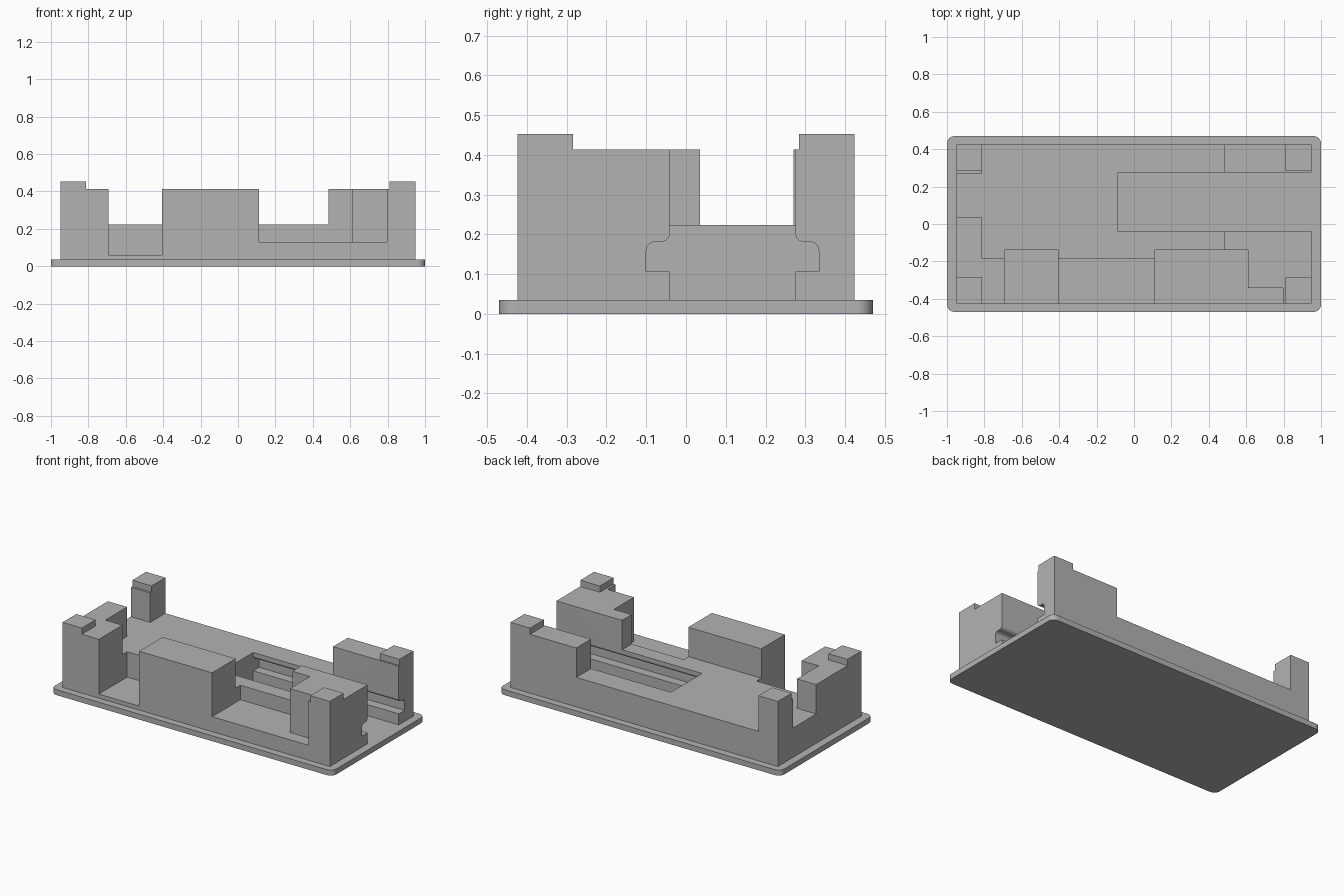
import bpy, bmesh, math

cube = bpy.data.objects.get("Cube")
if cube:
    bpy.data.objects.remove(cube, do_unlink=True)

# Matte grey plastic
grey = bpy.data.materials.new("matte_grey")
grey.use_nodes = True
COLOUR = (0.45, 0.45, 0.45, 1)
grey.diffuse_color = COLOUR
grey.node_tree.nodes["Principled BSDF"].inputs["Base Color"].default_value = COLOUR

HALF_X, HALF_Y = 0.95, 0.424
BASE, FLOOR, WALL, POST = 0.035, 0.224, 0.413, 0.453
OUT = 1.2                       # overshoot so cuts run past the solid


def prism(name, outline, low, high, axis="z"):
    """Extrude an outline along z, or a (y, z) outline along x."""
    def place(p, h):
        return (p[0], p[1], h) if axis == "z" else (h, p[0], p[1])
    bm = bmesh.new()
    face = bm.faces.new([bm.verts.new(place(p, low)) for p in outline])
    grown = bmesh.ops.extrude_face_region(bm, geom=[face])["geom"]
    shift = (0, 0, high - low) if axis == "z" else (high - low, 0, 0)
    bmesh.ops.translate(bm, vec=shift, verts=[v for v in grown if isinstance(v, bmesh.types.BMVert)])
    bmesh.ops.recalc_face_normals(bm, faces=bm.faces)
    mesh = bpy.data.meshes.new(name)
    bm.to_mesh(mesh)
    bm.free()
    mesh.materials.append(grey)
    obj = bpy.data.objects.new(name, mesh)
    bpy.context.collection.objects.link(obj)
    return obj


def rect(x0, x1, y0, y1):
    return [(x0, y0), (x1, y0), (x1, y1), (x0, y1)]


def arc(cx, cy, r, start, end, steps=8):
    return [(cx + r * math.cos(math.radians(start + (end - start) * i / steps)),
             cy + r * math.sin(math.radians(start + (end - start) * i / steps)))
            for i in range(steps + 1)]


def apply_boolean(target, tool, operation):
    """Combine the tool into the target and discard the tool."""
    mod = target.modifiers.new(tool.name, "BOOLEAN")
    mod.object, mod.operation, mod.solver = tool, operation, "EXACT"
    bpy.context.view_layer.update()
    graph = bpy.context.evaluated_depsgraph_get()
    result = bpy.data.meshes.new_from_object(target.evaluated_get(graph))
    target.modifiers.clear()
    target.data = result
    bpy.data.objects.remove(tool, do_unlink=True)


# Solid block from which the holder is cut
tray = prism("holder_tray", rect(-HALF_X, HALF_X, -HALF_Y, HALF_Y), BASE / 2, POST)

# Shoulders between the four corner posts
cuts = [
    prism("shoulder_cut_long", rect(-0.813, 0.811, -OUT, OUT), WALL, OUT),
    prism("shoulder_cut_wide", rect(-OUT, OUT, -0.284, 0.284), WALL, OUT),
]

# Open floor, running out through the back and the right side
open_floor = [(-0.813, -0.185), (0.483, -0.185), (0.483, OUT), (-0.813, OUT),
              (-0.813, 0.27), (-OUT, 0.27), (-OUT, 0.035), (-0.813, 0.035)]
cuts.append(prism("floor_cut", open_floor, FLOOR, OUT))

# Two front notches, the second one stepped
cuts.append(prism("deep_notch", rect(-0.692, -0.406, -OUT, -0.138), 0.061, OUT))
stepped = [(0.113, -OUT), (0.797, -OUT), (0.797, -0.342),
           (0.609, -0.342), (0.609, -0.138), (0.113, -0.138)]
cuts.append(prism("stepped_notch", stepped, 0.131, OUT))

# Long slot with a rounded groove in each side, open at the left end
MID, NECK, GROOVE, R = 0.117, 0.158, 0.217, 0.022
side = [(NECK, -OUT), (NECK, 0.106), (GROOVE, 0.106)]
side += arc(GROOVE - R, 0.181 - R, R, 0, 90)
side += arc(NECK + R, 0.181 + R, R, 270, 180)
side += [(NECK, OUT)]
slot = [(MID + y, z) for y, z in side] + [(MID - y, z) for y, z in reversed(side)]
cuts.append(prism("slot_cut", slot, -0.085, OUT, axis="x"))

for cutter in cuts:
    apply_boolean(tray, cutter, "DIFFERENCE")

# Base plate with rounded corners
PX, PY, PR = 1.0, 0.47, 0.04
corners = [(1, 1, 0), (-1, 1, 90), (-1, -1, 180), (1, -1, 270)]
plate = [p for sx, sy, a in corners
         for p in arc(sx * (PX - PR), sy * (PY - PR), PR, a, a + 90)]
apply_boolean(tray, prism("base_plate", plate, 0, BASE), "UNION")

# Smooth fillets, crisp edges elsewhere
bpy.ops.object.select_all(action="DESELECT")
tray.select_set(True)
bpy.context.view_layer.objects.active = tray
bpy.ops.object.shade_smooth_by_angle(angle=math.radians(30))
weighted = tray.modifiers.new("even_shading", "WEIGHTED_NORMAL")
weighted.keep_sharp = True
